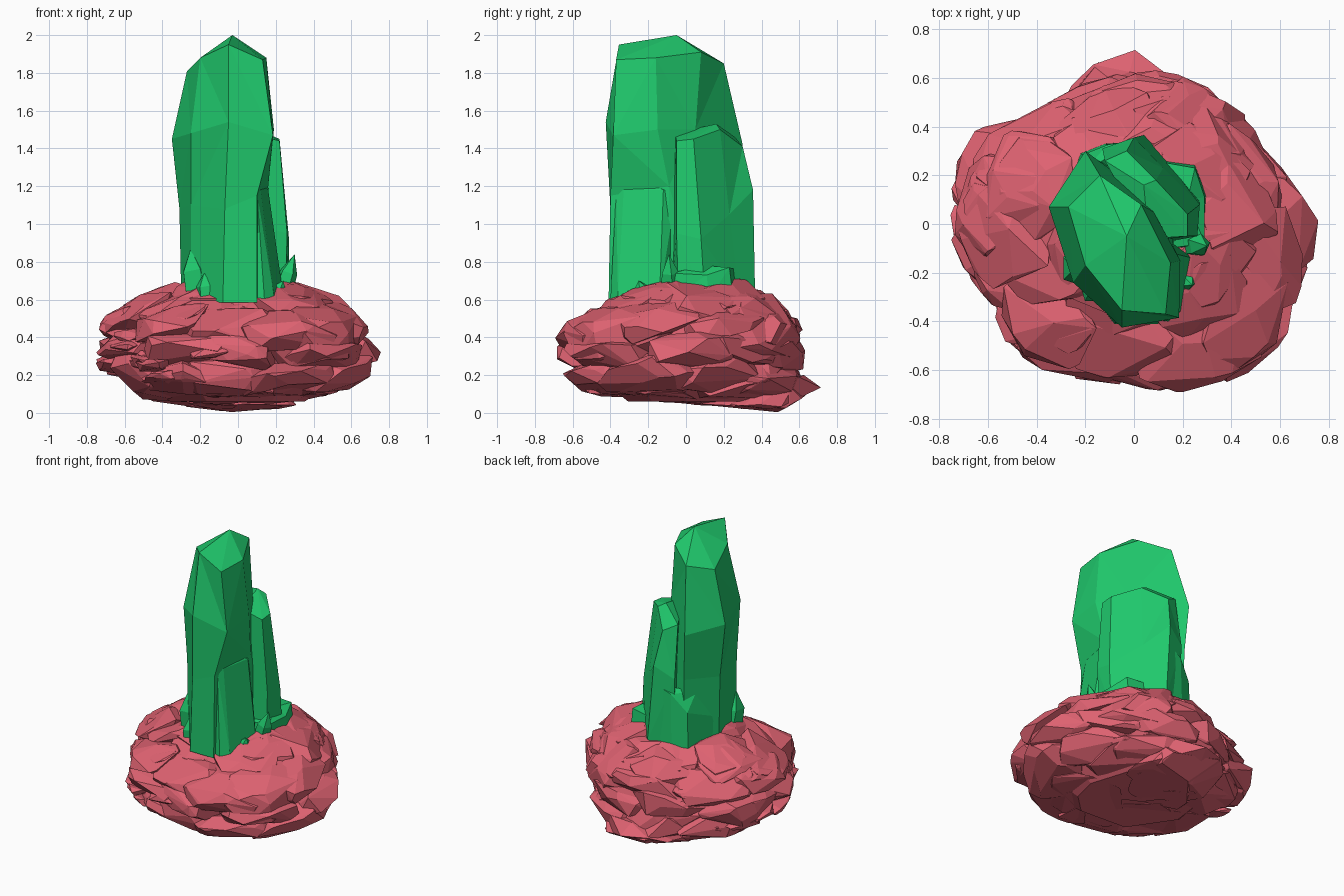
import bpy, bmesh, math, random
from mathutils import Vector, Matrix

if "Cube" in bpy.data.objects:
    bpy.data.objects.remove(bpy.data.objects["Cube"])

random.seed(5)


def material(name, rgb):
    m = bpy.data.materials.new(name)
    m.diffuse_color = (*rgb, 1)
    m.use_nodes = True
    m.node_tree.nodes["Principled BSDF"].inputs["Base Color"].default_value = m.diffuse_color
    return m


GREEN = material("crystal_green", (0.014, 0.58, 0.15))
RED = material("rock_red", (0.73, 0.122, 0.165))


def finish(name, bm, mat):
    bmesh.ops.recalc_face_normals(bm, faces=bm.faces)
    me = bpy.data.meshes.new(name)
    bm.to_mesh(me)
    bm.free()
    me.materials.append(mat)
    ob = bpy.data.objects.new(name, me)
    bpy.context.collection.objects.link(ob)
    return ob


def hull(bm, points):
    """Add the convex hull of the points, with near-flat facets merged."""
    part = bmesh.new()
    for p in points:
        part.verts.new(p)
    bmesh.ops.convex_hull(part, input=part.verts)
    junk = [v for v in part.verts if not v.link_faces]
    bmesh.ops.delete(part, geom=junk, context='VERTS')
    bmesh.ops.dissolve_limit(part, angle_limit=math.radians(10),
                             verts=part.verts, edges=part.edges)
    me = bpy.data.meshes.new("tmp")
    part.to_mesh(me)
    part.free()
    bm.from_mesh(me)
    bpy.data.meshes.remove(me)


# ---- rock outline: radius by angle (15 degree steps) and by height ----
PLAN = [.75, .66, .61, .68, .70, .69, .70, .67, .64, .63, .76, .76,
        .76, .71, .66, .72, .70, .65, .65, .71, .75, .77, .76, .75]
SIDE = [(0, .30), (.06, .62), (.12, .80), (.2, .92), (.3, .99), (.4, .98),
        (.5, .92), (.58, .80), (.64, .64), (.70, .48), (.74, .3)]


def limit(a, z):
    t = (math.degrees(a) % 360) / 15
    i = int(t) % 24
    r = PLAN[i] + (PLAN[(i + 1) % 24] - PLAN[i]) * (t - int(t))
    if z > .5:                               # the top dips at the front
        z += max(0, -math.sin(a)) * .06
    z = min(max(z, 0), .7399)
    for (z0, f0), (z1, f1) in zip(SIDE, SIDE[1:]):
        if z0 <= z <= z1:
            f = f0 + (f1 - f0) * (z - z0) / (z1 - z0)
            break
    back = max(0, math.sin(a)) ** 3          # the back foot flares outward
    if z < .15:
        f += back * (1.0 - f) * .95
    elif z < .6:
        f -= back * .10 * min(1, (z - .15) / .1)
    return r * f


def boulder(bm, a, z, radial, tangent, height, inset=.85):
    """A flat angular slab lying against the rock outline."""
    r = max(0, limit(a, z) - radial * inset)
    tilt = (Matrix.Rotation(a + random.uniform(-.35, .35), 3, 'Z')
            @ Matrix.Rotation(random.uniform(-.2, .2), 3, 'X')
            @ Matrix.Rotation((z - .33) * 1.3, 3, 'Y'))
    centre = Vector((r * math.cos(a), r * math.sin(a), z))
    pts = []
    for k in range(30):
        d = Vector([random.gauss(0, 1) for _ in range(3)]).normalized()
        d /= max(abs(c) for c in d) ** .5
        p = centre + tilt @ Vector((d.x * radial, d.y * tangent, d.z * height))
        p.z = max(p.z, .045 - .09 * p.y + .07 * abs(p.x), 0)
        p.z = min(p.z, .73 + min(0, p.y) * .25)
        rr = math.hypot(p.x, p.y)
        mx = limit(math.atan2(p.y, p.x), p.z) * 1.03
        if rr > mx:
            p.x *= mx / rr
            p.y *= mx / rr
        pts.append(p)
    hull(bm, pts)


# Rock base: solid core wrapped by layers of slabs
bm = bmesh.new()
hull(bm, [(limit(a, z) * .76 * math.cos(a), limit(a, z) * .76 * math.sin(a), z)
          for z in (.06, .15, .3, .45, .58, .62)
          for a in [math.tau * k / 12 for k in range(12)]])
for z, n, rad, tan, h in [(.09, 6, .28, .28, .09), (.20, 9, .20, .27, .10),
                          (.33, 9, .20, .26, .10), (.46, 9, .20, .26, .10),
                          (.56, 7, .22, .25, .10), (.62, 6, .20, .22, .08)]:
    shift = random.random()
    for k in range(n):
        a = math.tau * (k + shift + random.uniform(-.2, .2)) / n
        s = random.uniform(.85, 1.15)
        boulder(bm, a, z + random.uniform(-.03, .03), rad * s, tan * s, h * s)
# thin chips, mostly on the left side
for k in range(16):
    boulder(bm, random.uniform(2.2, 4.6), random.uniform(.15, .55),
            .10, .12, .03, .6)
# big slabs at the front right, back and left
for deg, z, rad, tan, h in [(320, .42, .26, .30, .17), (52, .45, .26, .28, .18),
                            (88, .07, .30, .30, .09), (180, .5, .2, .28, .12),
                            (105, .5, .24, .24, .14)]:
    boulder(bm, math.radians(deg), z, rad, tan, h)
finish("rock_base", bm, RED)


def crystal(name, rings, apex):
    """Loft faceted rings from bottom to top and close with a point."""
    bm = bmesh.new()
    loops = [[bm.verts.new(p) for p in ring] for ring in rings]
    n = len(loops[0])
    for lo, hi in zip(loops, loops[1:]):
        for i in range(n):
            j = (i + 1) % n
            bm.faces.new((lo[i], lo[j], hi[j], hi[i]))
    bm.faces.new(loops[0][::-1])
    tip = bm.verts.new(apex)
    for i in range(n):
        bm.faces.new((loops[-1][i], loops[-1][(i + 1) % n], tip))
    bmesh.ops.connect_verts_nonplanar(bm, angle_limit=.05, faces=bm.faces)
    return finish(name, bm, GREEN)


# Main tall crystal
crystal("main_crystal", [
    [(-.08, -.41, .585), (.10, -.41, .585), (.17, -.10, .58), (.14, .10, .58),
     (-.17, .27, .58), (-.30, .07, .58), (-.25, -.19, .58)],
    [(-.07, -.40, 1.08), (.10, -.40, 1.15), (.16, -.09, 1.2), (.10, .08, 1.1),
     (-.18, .28, 1.1), (-.31, .07, 1.08), (-.25, -.20, 1.1)],
    [(-.05, -.425, 1.54), (.185, -.385, 1.47), (.19, -.15, 1.5), (.08, .05, 1.5),
     (-.20, .30, 1.42), (-.35, .07, 1.45), (-.25, -.24, 1.48)],
    [(-.05, -.355, 1.95), (.13, -.37, 1.87), (.15, -.16, 1.88), (.03, .08, 1.91),
     (-.14, .20, 1.85), (-.27, .07, 1.81), (-.20, -.17, 1.88)],
], (-.03, -.05, 2.0))

# Second crystal behind right
crystal("rear_crystal", [
    [(.10, -.08, .6), (.25, -.04, .6), (.27, .10, .6),
     (.12, .28, .64), (.04, .365, .66), (-.12, .30, .6)],
    [(.08, -.07, 1.0), (.26, -.05, .95), (.27, .08, .92),
     (.12, .23, 1.05), (.0, .355, 1.18), (-.13, .31, 1.1)],
    [(.06, -.06, 1.48), (.22, -.05, 1.44), (.22, .04, 1.45),
     (.09, .18, 1.50), (-.03, .30, 1.41), (-.12, .26, 1.46)],
], (.04, .16, 1.53))

# Low blunt wedge on the front right face
crystal("front_crystal", [
    [(.06, -.39, .585), (.14, -.40, .6), (.19, -.36, .62),
     (.24, -.14, .62), (.12, -.05, .62)],
    [(.05, -.36, 1.15), (.10, -.37, 1.17), (.12, -.33, 1.18),
     (.16, -.12, 1.18), (.12, -.05, 1.18)],
], (.11, -.22, 1.23))

# Low wedge filling the back left corner
crystal("back_wedge", [
    [(-.29, .06, .58), (-.05, 0, .58), (.02, .34, .6),
     (-.12, .33, .6), (-.22, .29, .6)],
    [(-.29, .08, .80), (-.05, 0, .80), (0, .345, 1.05),
     (-.11, .325, 1.0), (-.21, .285, .88)],
], (-.22, .20, 1.0))

# Low block along the right foot
crystal("side_block", [
    [(.14, -.10, .6), (.29, -.09, .6), (.30, .12, .6), (.25, .25, .6), (.08, .27, .6)],
    [(.14, -.10, .74), (.29, -.08, .74), (.29, .11, .73), (.25, .23, .77), (.08, .26, .76)],
], (.22, .10, .78))


def shard(name, foot, tip, radius, sides=5):
    foot, tip = Vector(foot), Vector(tip)
    axis = tip - foot
    rot = axis.to_track_quat('Z', 'Y')
    angles = [math.tau * k / sides for k in range(sides)]
    rings = [[foot + axis * t + rot @ Vector((r * math.cos(a), r * math.sin(a), 0))
              for a in angles] for t, r in ((0, radius), (.6, radius * .8))]
    crystal(name, rings, tip)


# Small shards around the foot
SHARDS = [((-.19, -.17, .6), (-.25, -.19, .87), .10),
          ((-.15, -.26, .58), (-.18, -.28, .74), .07),
          ((.22, -.08, .6), (.30, -.09, .84), .06),
          ((.19, -.22, .6), (.24, -.25, .70), .05)]
for i, (foot, tip, r) in enumerate(SHARDS):
    shard(f"shard_{i + 1}", foot, tip, r)
